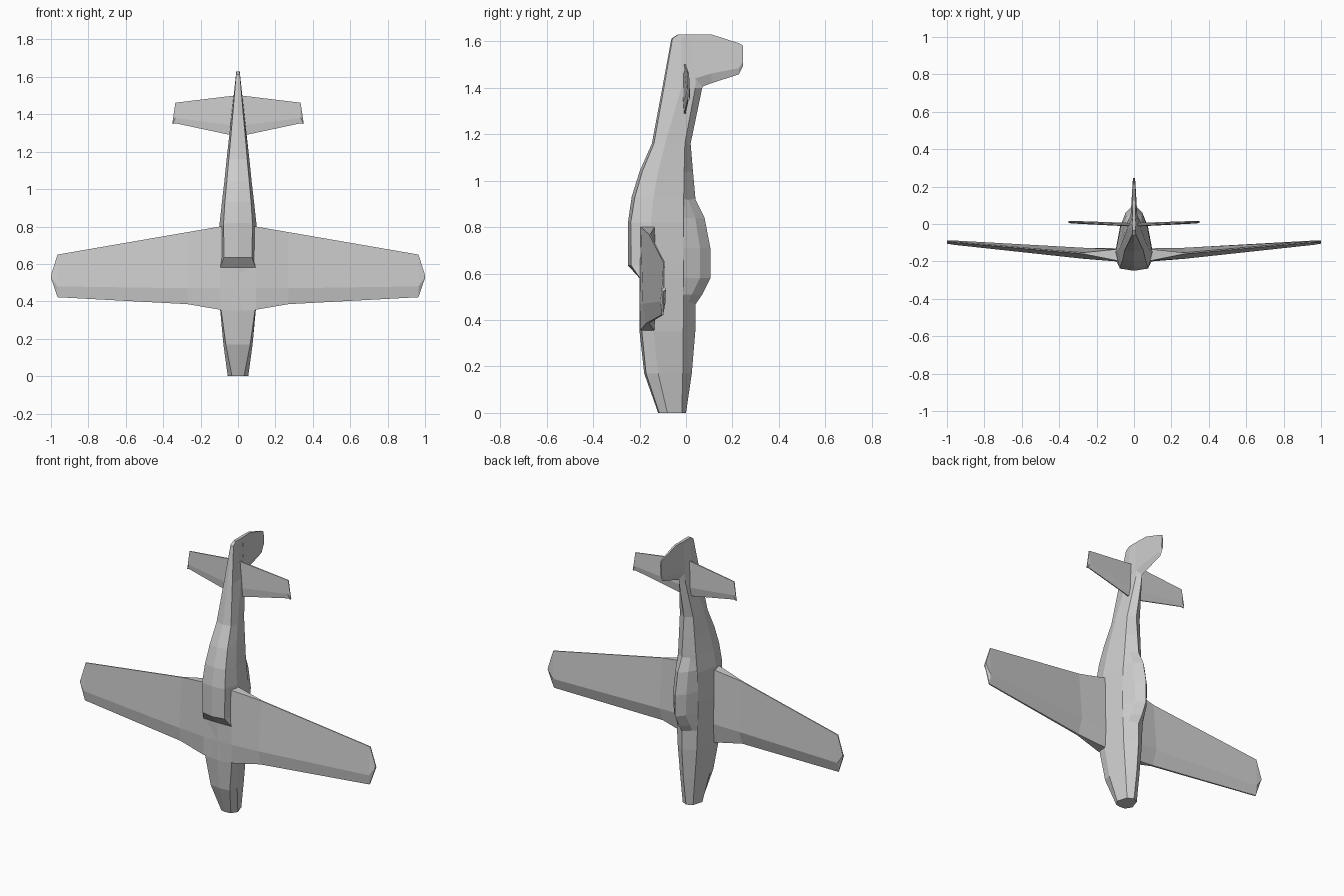
import bpy, bmesh


def loft(name, rings):
    """Skin a list of equal-length point rings and cap both ends."""
    bm = bmesh.new()
    rows = [[bm.verts.new(p) for p in ring] for ring in rings]
    n = len(rows[0])
    for a, b in zip(rows, rows[1:]):
        for i in range(n):
            j = (i + 1) % n
            bm.faces.new((a[i], a[j], b[j], b[i]))
    bm.faces.new(rows[0])
    bm.faces.new(rows[-1])
    bmesh.ops.recalc_face_normals(bm, faces=bm.faces)
    mesh = bpy.data.meshes.new(name)
    bm.to_mesh(mesh)
    bm.free()
    obj = bpy.data.objects.new(name, mesh)
    bpy.context.collection.objects.link(obj)
    return obj


def body_ring(z, half):
    """Mirror a half section (x, y), listed from top centre to bottom centre."""
    left = [(-x, y) for x, y in reversed(half[1:-1])]
    return [(x, y, z) for x, y in half + left]


def span(name, stations):
    """Loft half-span stations (x, ring of (y, z)) across both sides."""
    right = [[(x, y, z) for y, z in ring] for x, ring in stations]
    left = [[(-x, y, z) for x, y, z in ring] for ring in reversed(right)]
    return loft(name, left + right)


# Fuselage with belly scoop: z, top, shoulder (x, y), side (x, y), belly (x, y), bottom
body = [
    (0.00, 0.00, 0.035, -0.018, 0.055, -0.08, 0.032, -0.115, -0.12),
    (0.17, 0.025, 0.05, -0.014, 0.078, -0.12, 0.065, -0.172, -0.18),
    (0.35, 0.04, 0.065, -0.012, 0.095, -0.14, 0.09, -0.19, -0.20),
    (0.58, 0.04, 0.074, -0.01, 0.10, -0.15, 0.095, -0.198, -0.20),
    (0.635, 0.04, 0.074, -0.01, 0.10, -0.15, 0.075, -0.236, -0.25),
    (0.82, 0.04, 0.07, -0.01, 0.098, -0.15, 0.077, -0.238, -0.25),
    (0.93, 0.04, 0.06, -0.01, 0.086, -0.14, 0.07, -0.220, -0.234),
    (1.04, 0.03, 0.053, -0.008, 0.073, -0.12, 0.06, -0.188, -0.20),
    (1.16, 0.02, 0.045, -0.005, 0.061, -0.09, 0.049, -0.138, -0.147),
    (1.40, 0.07, 0.020, 0.04, 0.034, -0.02, 0.028, -0.095, -0.102),
    (1.612, 0.07, 0.009, 0.04, 0.011, -0.02, 0.010, -0.058, -0.063),
    (1.63, 0.07, 0.008, 0.04, 0.010, 0.00, 0.008, -0.032, -0.035),
]
loft("fuselage", [
    body_ring(z, [(0, t), (sx, sy), (mx, my), (bx, by), (0, b)])
    for z, t, sx, sy, mx, my, bx, by, b in body])

# Canopy: z, top, upper edge (x, y), base width
canopy = [
    (0.46, 0.036, 0.045, 0.000, 0.068),
    (0.51, 0.070, 0.046, 0.025, 0.072),
    (0.58, 0.105, 0.040, 0.060, 0.074),
    (0.71, 0.105, 0.045, 0.060, 0.074),
    (0.84, 0.080, 0.042, 0.040, 0.068),
    (0.93, 0.036, 0.035, 0.005, 0.058),
]
loft("canopy", [
    body_ring(z, [(0, t), (ex, ey), (w, -0.012), (0, -0.03)])
    for z, t, ex, ey, w in canopy])

# Main wing: boxy root fairing, then a tapering section with angled tips
# Each ring: leading low/high, upper crest, trailing high/low, lower crest
span("wing", [
    (0.095, [(-0.197, 0.355), (-0.137, 0.355), (-0.13, 0.47),
             (-0.135, 0.80), (-0.195, 0.80), (-0.20, 0.47)]),
    (0.27, [(-0.172, 0.385), (-0.160, 0.385), (-0.127, 0.47),
            (-0.153, 0.77), (-0.160, 0.77), (-0.186, 0.47)]),
    (0.965, [(-0.105, 0.422), (-0.098, 0.422), (-0.088, 0.48),
             (-0.092, 0.65), (-0.098, 0.65), (-0.111, 0.48)]),
    (1.0, [(-0.099, 0.525), (-0.096, 0.525), (-0.087, 0.53),
           (-0.09, 0.54), (-0.096, 0.54), (-0.105, 0.53)]),
])

# Tailplane
span("tailplane", [
    (0.02, [(-0.009, 1.285), (-0.002, 1.285), (0.006, 1.34),
            (-0.001, 1.50), (-0.009, 1.50), (-0.013, 1.34)]),
    (0.335, [(0.007, 1.352), (0.012, 1.352), (0.017, 1.38),
             (0.013, 1.462), (0.008, 1.462), (0.003, 1.38)]),
    (0.35, [(0.009, 1.347), (0.013, 1.347), (0.017, 1.352),
            (0.014, 1.358), (0.010, 1.358), (0.006, 1.352)]),
])

# Upright fin: y, leading z, trailing z, half thickness
fin = [(0.03, 1.39, 1.63, 0.019), (0.11, 1.42, 1.63, 0.014),
       (0.228, 1.458, 1.592, 0.007), (0.245, 1.492, 1.583, 0.005)]
loft("fin", [
    [(0, y, a), (t, y, a + 0.2 * (b - a)), (t * 0.5, y, b),
     (-t * 0.5, y, b), (-t, y, a + 0.2 * (b - a))]
    for y, a, b, t in fin])
